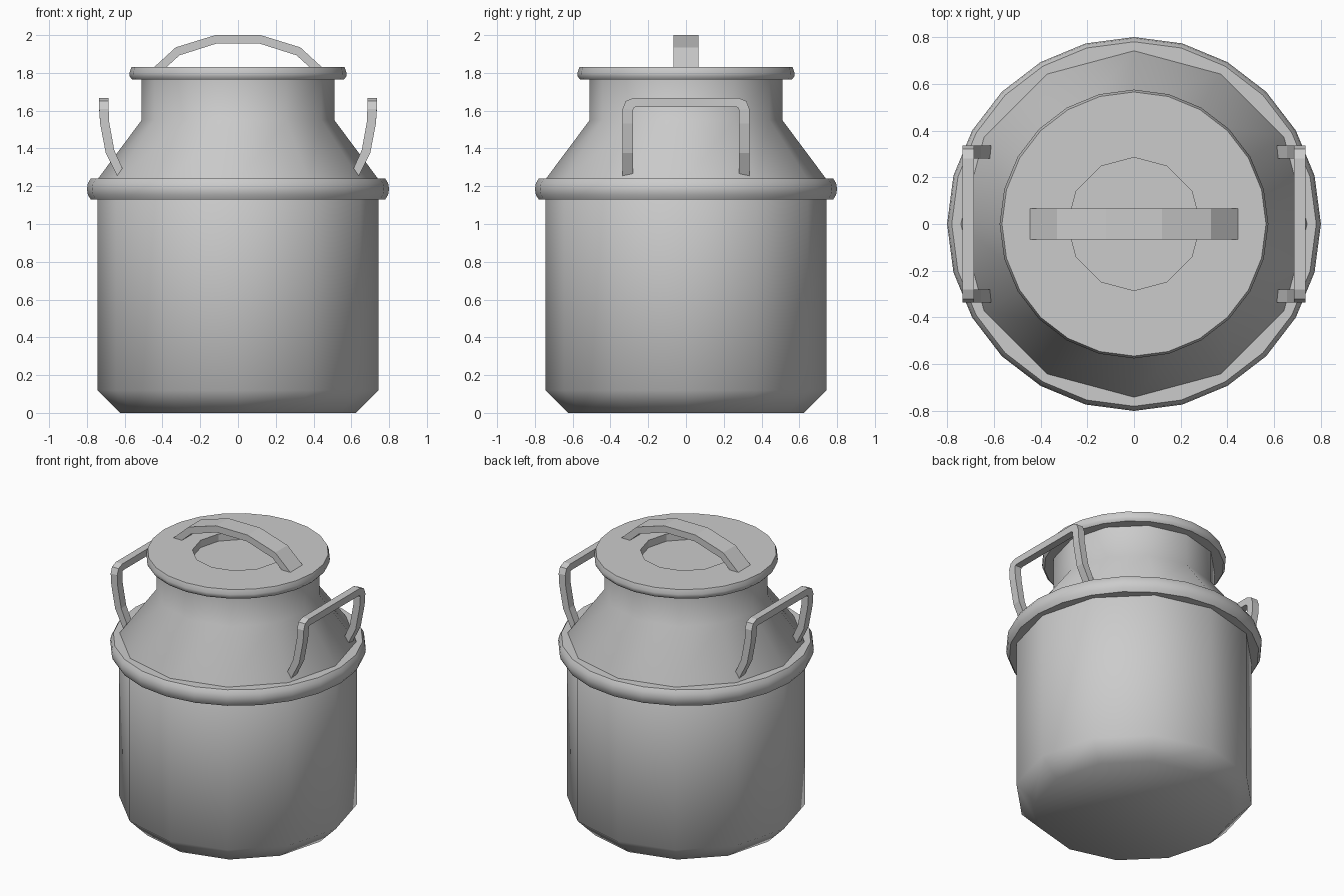
import bpy, bmesh, math

if "Cube" in bpy.data.objects:
    bpy.data.objects.remove(bpy.data.objects["Cube"], do_unlink=True)

metal = bpy.data.materials.new("grey_metal")
metal.use_nodes = True
GREY = (0.6, 0.6, 0.6, 1)
metal.diffuse_color = GREY
metal.node_tree.nodes["Principled BSDF"].inputs["Base Color"].default_value = GREY


def finish(name, bm, angle):
    bmesh.ops.recalc_face_normals(bm, faces=bm.faces)
    mesh = bpy.data.meshes.new(name)
    bm.to_mesh(mesh)
    bm.free()
    mesh.materials.append(metal)
    obj = bpy.data.objects.new(name, mesh)
    bpy.context.collection.objects.link(obj)
    bpy.ops.object.select_all(action="DESELECT")
    obj.select_set(True)
    bpy.context.view_layer.objects.active = obj
    if angle:
        bpy.ops.object.shade_smooth_by_angle(angle=math.radians(angle))
    return obj


def loft(name, rings, angle):
    """Skin a list of equal-sized closed loops and cap both ends."""
    bm = bmesh.new()
    loops = [[bm.verts.new(p) for p in ring] for ring in rings]
    n = len(loops[0])
    for a, b in zip(loops, loops[1:]):
        for i in range(n):
            j = (i + 1) % n
            bm.faces.new((a[i], a[j], b[j], b[i]))
    bm.faces.new(loops[0])
    bm.faces.new(loops[-1])
    return finish(name, bm, angle)


def lathe(name, profile, sides, angle):
    turn = math.tau / sides
    return loft(name, [[(r * math.cos(i * turn), r * math.sin(i * turn), z)
                        for i in range(sides)] for r, z in profile], angle)


# Can body with chamfered foot, sloping shoulder and neck
lathe("can_body", [(0.625, 0), (0.745, 0.12), (0.745, 1.235),
                   (0.51, 1.55), (0.51, 1.78)], 12, 60)

# Rounded band around the shoulder
lathe("shoulder_band", [(0.78, 1.13), (0.795, 1.155), (0.80, 1.185),
                        (0.795, 1.215), (0.78, 1.24)], 24, 40)

# Lid with a shallow round recess
lid = lathe("lid", [(0.56, 1.765), (0.573, 1.78), (0.575, 1.80),
                    (0.565, 1.83)], 24, 40)
cutter = lathe("recess_cutter", [(0.285, 1.78), (0.285, 1.9)], 12, 0)
cutter.hide_render = True
cut = lid.modifiers.new("recess", "BOOLEAN")
cut.operation = "DIFFERENCE"
cut.object = cutter
bpy.context.view_layer.objects.active = lid
# The recess goes first so that the smoothing is worked out on the cut lid
bpy.ops.object.modifier_move_to_index(modifier=cut.name, index=0)
bpy.ops.object.modifier_apply(modifier=cut.name)
bpy.data.objects.remove(cutter, do_unlink=True)

# Arched strap on the lid: (outer x, outer z, inner x, inner z) for one half
half = [(0.45, 1.825, 0.385, 1.825), (0.33, 1.935, 0.31, 1.893),
        (0.12, 2.0, 0.115, 1.955)]
arch = half + [(-a, b, -c, d) for a, b, c, d in reversed(half)]
loft("lid_handle", [[(a, -0.067, b), (a, 0.067, b), (c, 0.067, d), (c, -0.067, d)]
                    for a, b, c, d in arch], 0)

# Side handles: (inner x, outer x, outer y, outer z, inner y, inner z, tilt)
leg = [(0.612, 0.64, 0.335, 1.275, 0.28, 1.275, 0.02),
       (0.655, 0.70, 0.335, 1.383, 0.28, 1.383, 0.008),
       (0.682, 0.73, 0.335, 1.535, 0.28, 1.535, 0.004),
       (0.685, 0.735, 0.335, 1.61, 0.28, 1.605, 0),
       (0.685, 0.735, 0.32, 1.65, 0.275, 1.617, 0),
       (0.685, 0.735, 0.28, 1.667, 0.26, 1.62, 0)]
bow = leg + [(a, b, -c, d, -e, f, t) for a, b, c, d, e, f, t in reversed(leg)]
for side, name in ((1, "left_handle"), (-1, "right_handle")):
    loft(name, [[(side * a, c, d + t), (side * b, c, d - t),
                 (side * b, e, f - t), (side * a, e, f + t)]
                for a, b, c, d, e, f, t in bow], 0)
